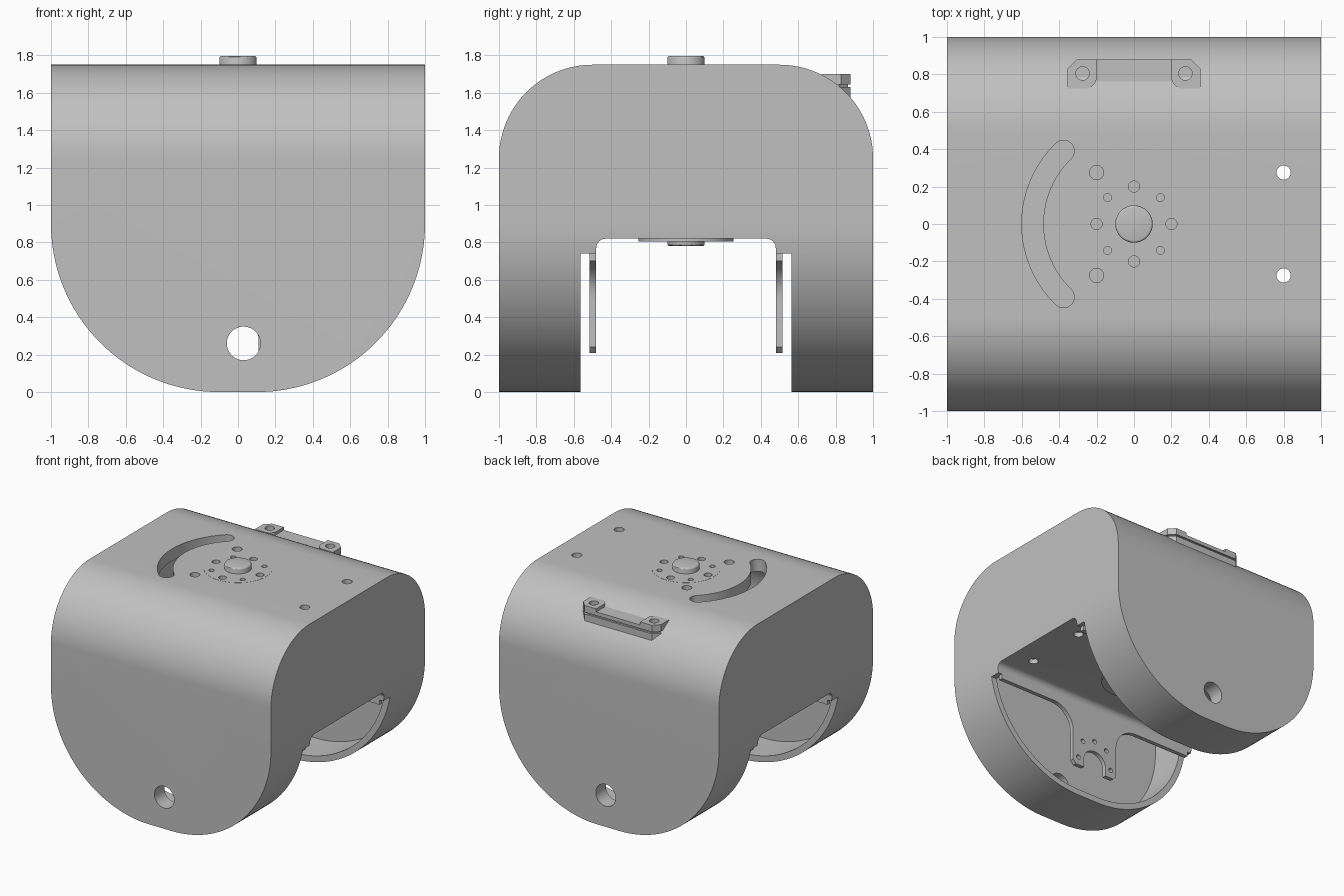
import bpy, bmesh
from math import sin, cos, pi, radians

if "Cube" in bpy.data.objects:
    bpy.data.objects.remove(bpy.data.objects["Cube"], do_unlink=True)

grey = bpy.data.materials.new("plain grey")
grey.use_nodes = True
colour = (0.53, 0.53, 0.53, 1)
grey.diffuse_color = colour
grey.node_tree.nodes["Principled BSDF"].inputs["Base Color"].default_value = colour


def arc(cx, cy, r, a0, a1, n=24):
    steps = [radians(a0 + (a1 - a0) * i / n) for i in range(n + 1)]
    return [(cx + r * cos(a), cy + r * sin(a)) for a in steps]


def mirrored(half):
    """Close a right-hand half outline with its mirror image."""
    return half + [(-u, v) for u, v in reversed(half) if abs(u) > 1e-6]


def prism(name, pts, axis, a, b):
    """Extrude a flat outline along an axis from a to b."""
    place = {"x": lambda u, v: (a, u, v), "y": lambda u, v: (u, a, v),
             "z": lambda u, v: (u, v, a)}[axis]
    bm = bmesh.new()
    face = bm.faces.new([bm.verts.new(place(u, v)) for u, v in pts])
    ext = bmesh.ops.extrude_face_region(bm, geom=[face])
    verts = [g for g in ext["geom"] if isinstance(g, bmesh.types.BMVert)]
    shift = [b - a if c == axis else 0 for c in "xyz"]
    bmesh.ops.translate(bm, verts=verts, vec=shift)
    bmesh.ops.recalc_face_normals(bm, faces=bm.faces)
    mesh = bpy.data.meshes.new(name)
    bm.to_mesh(mesh)
    bm.free()
    mesh.materials.append(grey)
    ob = bpy.data.objects.new(name, mesh)
    bpy.context.collection.objects.link(ob)
    return ob


def rod(name, u, v, r, axis, a, b, n=40):
    return prism(name, arc(u, v, r, 0, 360 - 360 / n, n - 1), axis, a, b)


def activate(ob):
    bpy.ops.object.select_all(action="DESELECT")
    ob.select_set(True)
    bpy.context.view_layer.objects.active = ob


def boolean(ob, tool, op="DIFFERENCE"):
    mod = ob.modifiers.new("cut", "BOOLEAN")
    mod.operation, mod.solver, mod.object = op, "EXACT", tool
    activate(ob)
    bpy.ops.object.modifier_apply(modifier="cut")
    bpy.data.objects.remove(tool, do_unlink=True)


def bevel(ob, width):
    mod = ob.modifiers.new("bevel", "BEVEL")
    mod.width, mod.segments, mod.limit_method = width, 3, "ANGLE"
    activate(ob)
    bpy.ops.object.modifier_apply(modifier="bevel")


def shell_solid(name, wall_x, wall_y, wall_top):
    """Round-bottomed front outline crossed with a round-topped side outline."""
    top = 1.75 - wall_top
    front = mirrored(arc(0.1, 0.9, 0.9 - wall_x, -90, 0, 36) + [(1 - wall_x, top)])
    side = mirrored([(1 - wall_y, -0.1)]
                    + arc(0.5, 1.25, 0.5 - max(wall_y, wall_top), 0, 90)
                    + [(0.3, top)])
    if wall_y:
        side = mirrored([(1 - wall_y, -0.1)] + arc(0.47, top - 0.4, 0.4, 0, 90))
    ob = prism(name, front, "y", -1 + wall_y, 1 - wall_y)
    boolean(ob, prism("side_cutter", side, "x", -1.2, 1.2), "INTERSECT")
    return ob


def channel():
    return prism("channel_cutter", mirrored([(0.48, -0.1)]
                 + arc(0.43, 0.77, 0.05, 0, 90, 8)), "x", -1.2, 1.2)


# Hollow housing with two round legs
housing = shell_solid("housing", 0, 0, 0)
boolean(housing, shell_solid("cavity_cutter", 0.05, 0.13, 0.1))
boolean(housing, prism("leg_gap", mirrored([(0.565, -0.1), (0.565, 0.74)]), "x", -1.2, 1.2))
boolean(housing, channel())
boolean(housing, rod("pivot_hole", 0.03, 0.26, 0.09, "y", -1.1, 1.1))

# Curved slot and screw holes in the top
slot = (arc(0, 0, 0.6, 134, 226, 40)
        + arc(0.5425 * cos(radians(226)), 0.5425 * sin(radians(226)), 0.0575, 226, 406, 12)[1:-1]
        + arc(0, 0, 0.485, 226, 134, 40)
        + arc(0.5425 * cos(radians(134)), 0.5425 * sin(radians(134)), 0.0575, -46, 134, 12)[1:-1])
boolean(housing, prism("slot_cutter", slot, "z", 1.5, 1.9))
for x in (-0.2, 0.8):
    for y in (-0.275, 0.275):
        boolean(housing, rod("screw_hole", x, y, 0.038, "z", 1.5, 1.9, 24))

# U bracket under the housing
bracket = prism("bracket_plate", mirrored([(0.515, 0.74), (0.515, 0.86)]), "x", -0.95, 0.95)
boolean(bracket, channel())
for y in (-0.275, 0.275):
    boolean(bracket, rod("screw_hole", 0.8, y, 0.038, "z", 0.7, 0.95, 24))

# Flanges hanging into each leg, with a notched tab
tab = mirrored(arc(0, 0.28, 0.11, 90, 0, 12) + [(0.11, 0.21), (0.19, 0.21), (0.22, 0.24)]
               + arc(0.42, 0.5, 0.2, 180, 90, 12) + [(0.95, 0.7), (0.95, 0.74)])
flanges = []
for label, y in (("front", -0.515), ("back", 0.48)):
    flange = prism(label + "_flange", tab, "y", y, y + 0.035)
    for x, z in ((-0.165, 0.28), (0.165, 0.28), (-0.12, 0.44), (0.12, 0.44), (0, 0.48)):
        boolean(flange, rod("tab_hole", x, z, 0.02, "y", y - 0.1, y + 0.1, 16))
    flanges.append(flange)

# Turning discs and shaft
top_disc = rod("top_disc", 0, 0, 0.255, "z", 1.7, 1.751, 64)
for i in range(8):
    a = i * pi / 4
    for part in (top_disc, housing):
        boolean(part, rod("disc_hole", 0.2 * cos(a), 0.2 * sin(a),
                          0.021 if i % 2 else 0.03, "z", 1.71, 1.9, 20))
lower_disc = rod("lower_disc", 0, 0, 0.255, "z", 0.805, 0.83, 64)
shaft = rod("shaft", 0, 0, 0.1, "z", 0.78, 1.797, 48)
bevel(shaft, 0.012)

# Latch on the back shoulder: lower block, seam, upper block and two ears
outline = mirrored([(0.355, 0.725), (0.355, 0.83), (0.305, 0.88)])
latch_base = prism("latch_base", outline, "z", 1.57, 1.63)
latch_seam = prism("latch_seam", mirrored([(0.34, 0.735), (0.34, 0.82), (0.295, 0.865)]),
                   "z", 1.63, 1.645)
latch_top = prism("latch_top", outline, "z", 1.645, 1.675)
ears = []
for label, s in (("left", 1), ("right", -1)):
    pts = [(0.355, 0.725), (0.355, 0.83), (0.305, 0.88), (0.2, 0.88)]
    pts += arc(0.26, 0.785, 0.06, 180, 270, 8)
    ear = prism(label + "_latch_ear", [(s * u, v) for u, v in pts], "z", 1.675, 1.7)
    for part in (ear, latch_top):
        boolean(part, rod("ear_hole", s * 0.275, 0.805, 0.036, "z", 1.66, 1.8, 24))
    ears.append(ear)

for ob in [housing, bracket, top_disc, lower_disc, shaft, latch_base, latch_seam, latch_top] + flanges + ears:
    activate(ob)
    bpy.ops.object.shade_smooth_by_angle(angle=radians(30))
